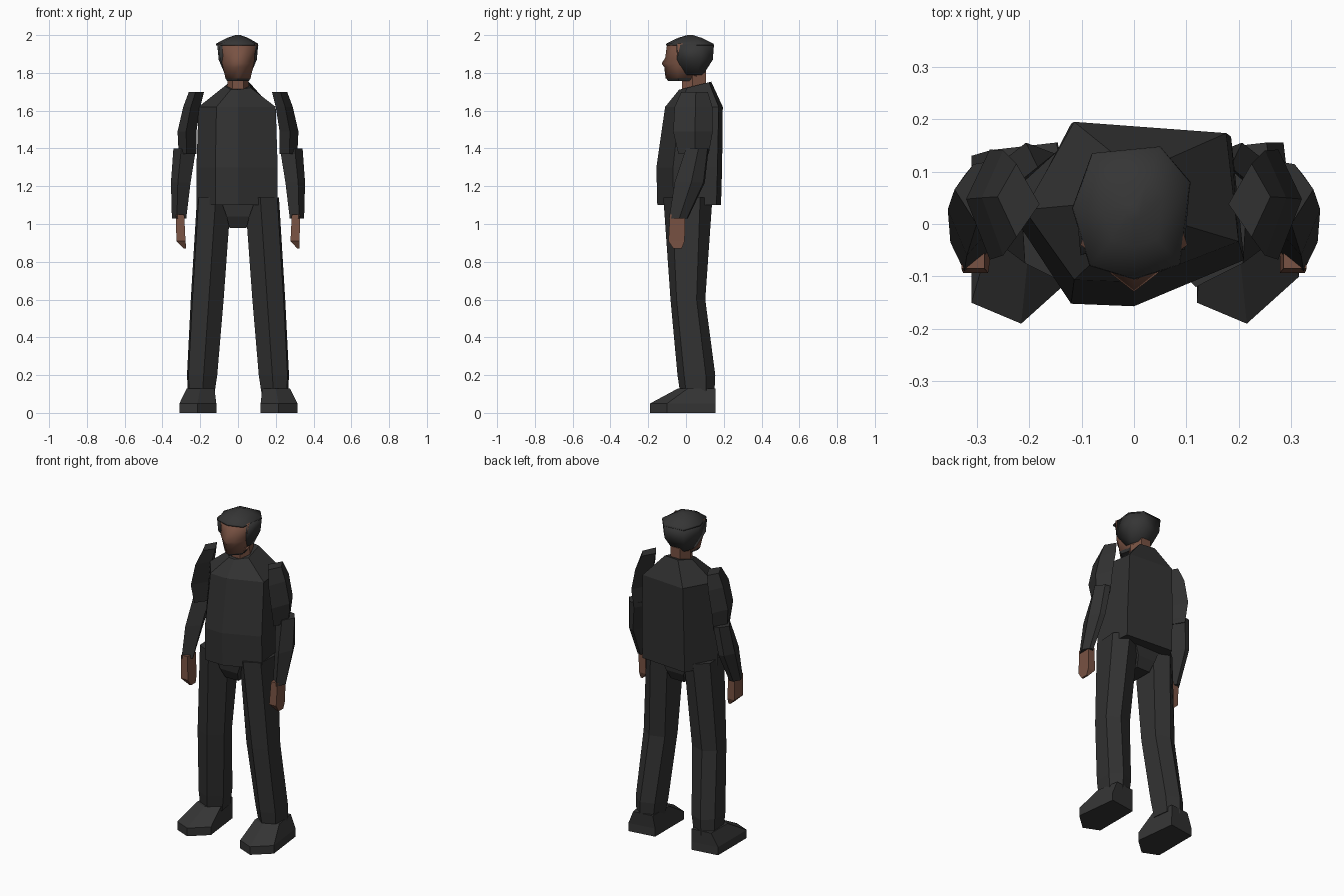
import bpy
import bmesh

old = bpy.data.objects.get("Cube")
if old:
    bpy.data.objects.remove(old, do_unlink=True)


def material(name, red, green, blue):
    mat = bpy.data.materials.new(name)
    mat.use_nodes = True
    color = (red, green, blue, 1)
    mat.diffuse_color = color
    mat.node_tree.nodes["Principled BSDF"].inputs["Base Color"].default_value = color
    return mat


cloth = material("charcoal cloth", .031, .031, .031)
leather = material("shoe leather", .035, .035, .035)
hair_color = material("dark hair", .036, .036, .036)
skin = material("brown skin", .19, .085, .056)


def loft(name, outline, levels, mat, tilt=0, smooth=False):
    """Skin an outline through levels of (z, centre x, centre y, scale x, scale y)."""
    bm = bmesh.new()
    rings = []
    for z, cx, cy, sx, sy in levels:
        ring = []
        for px, py in outline:
            x, y = cx + px * sx, cy + py * sy
            slope = tilt * y if z == levels[-1][0] else 0
            ring.append(bm.verts.new((x, y, z + slope)))
        rings.append(ring)
    count = len(outline)
    for low, high in zip(rings, rings[1:]):
        for i in range(count):
            j = (i + 1) % count
            bm.faces.new((low[i], low[j], high[j], high[i]))
    bm.faces.new(rings[0])
    bm.faces.new(rings[-1])
    bmesh.ops.recalc_face_normals(bm, faces=bm.faces[:])
    for face in bm.faces:
        face.smooth = smooth
    mesh = bpy.data.meshes.new(name)
    bm.to_mesh(mesh)
    bm.free()
    mesh.materials.append(mat)
    obj = bpy.data.objects.new(name, mesh)
    bpy.context.collection.objects.link(obj)
    return obj


def flip(outline, side):
    return [(x * side, y) for x, y in outline]


# Jacket body: a slightly turned six-sided shell closing at the collar
jacket_outline = [(-.12, .195), (.185, .17), (.21, -.07),
                  (0, -.16), (-.12, -.155), (-.22, 0)]
loft("jacket", jacket_outline, [
    (1.1, 0, 0, 1, .95),
    (1.3, 0, 0, 1, .98),
    (1.62, 0, .027, .95, .86),
    (1.72, 0, .04, .32, .48),
], cloth, tilt=.25)

# Pelvis block between the legs
square = [(-1, -1), (1, -1), (1, 1), (-1, 1)]
loft("pelvis", square, [
    (.98, 0, .01, .045, .07),
    (1.04, 0, .01, .06, .1),
    (1.15, 0, .01, .1, .11),
], cloth)

# Limbs
leg_outline = [(-1, -.4), (-.1, -1), (.9, -.65), (1, .5), (.2, 1), (-.8, .7)]
shoe_outline = [(-.095, -.15), (0, -.19), (.1, -.1), (.07, .155), (-.095, .13)]
diamond = [(-1, -.1), (.1, 1), (1, .1), (.1, -1)]
forearm_outline = [(-1, -.2), (-.2, 1), (.4, .9), (1, .1), (.3, -1)]

for side, label in ((1, "left"), (-1, "right")):
    loft(label + "_leg", flip(leg_outline, side), [
        (.1, side * .195, .06, .07, .09),
        (.2, side * .19, .055, .08, .1),
        (.6, side * .163, .01, .087, .092),
        (1.14, side * .127, .01, .09, .13),
    ], cloth)

    loft(label + "_shoe", shoe_outline, [
        (0, side * .215, 0, 1, 1),
        (.05, side * .215, 0, 1, 1),
        (.13, side * .2, .067, .75, .57),
    ], leather)

    loft(label + "_upper_sleeve", flip(diamond, side), [
        (1.37, side * .267, .04, .047, .08),
        (1.49, side * .27, .037, .05, .105),
        (1.62, side * .245, .04, .045, .1),
        (1.7, side * .22, .045, .04, .07),
    ], cloth)

    loft(label + "_forearm_sleeve", flip(forearm_outline, side), [
        (1.03, side * .312, -.04, .038, .05),
        (1.22, side * .303, .02, .052, .08),
        (1.4, side * .282, .06, .06, .06),
    ], cloth)

    loft(label + "_hand", square, [
        (.87, side * .3 + .02, -.045, .006, .022),
        (.91, side * .302, -.05, .024, .043),
        (1.05, side * .307, -.045, .022, .04),
    ], skin)

# Neck
neck_outline = [(-1, 0), (-.5, -.8), (.5, -.8), (1, 0), (.6, 1), (-.6, 1)]
loft("neck", neck_outline, [
    (1.69, 0, .035, .06, .07),
    (1.81, 0, .035, .052, .07),
], skin)

# Face wedge with a nose ridge, and the dark underside of the jaw
face_outline = [(-1, -.4), (-.5, -.75), (0, -1), (.5, -.75), (1, -.4), (.7, .5), (-.7, .5)]
loft("face", face_outline, [
    (1.77, 0, 0, .066, .108),
    (1.83, 0, 0, .08, .115),
    (1.85, 0, 0, .084, .129),
    (1.88, 0, 0, .09, .11),
    (1.955, 0, 0, .102, .1),
], skin, smooth=True)
loft("jaw_underside", face_outline, [
    (1.757, 0, 0, .058, .095),
    (1.772, 0, 0, .067, .106),
], hair_color)

# Hair: the cap overhangs the face, the back shell tucks in to the nape
hair_outline = [(-.118, .03), (-.08, .135), (.05, .148), (.108, .08),
                (.088, -.078), (0, -.106), (-.085, -.08)]
loft("hair_cap", hair_outline, [
    (1.945, 0, 0, 1, 1),
    (1.955, 0, 0, .98, .98),
    (1.985, 0, .01, .5, .5),
    (2, 0, .02, .12, .12),
], hair_color, smooth=True)
back_outline = [(-.11, .03), (-.08, .135), (.05, .148), (.107, .08),
                (.096, -.05), (0, -.02), (-.102, -.06)]
loft("hair_back", back_outline, [
    (1.79, 0, .02, .62, .48),
    (1.87, 0, 0, .93, .96),
    (1.95, 0, 0, 1, 1),
], hair_color, smooth=True)
